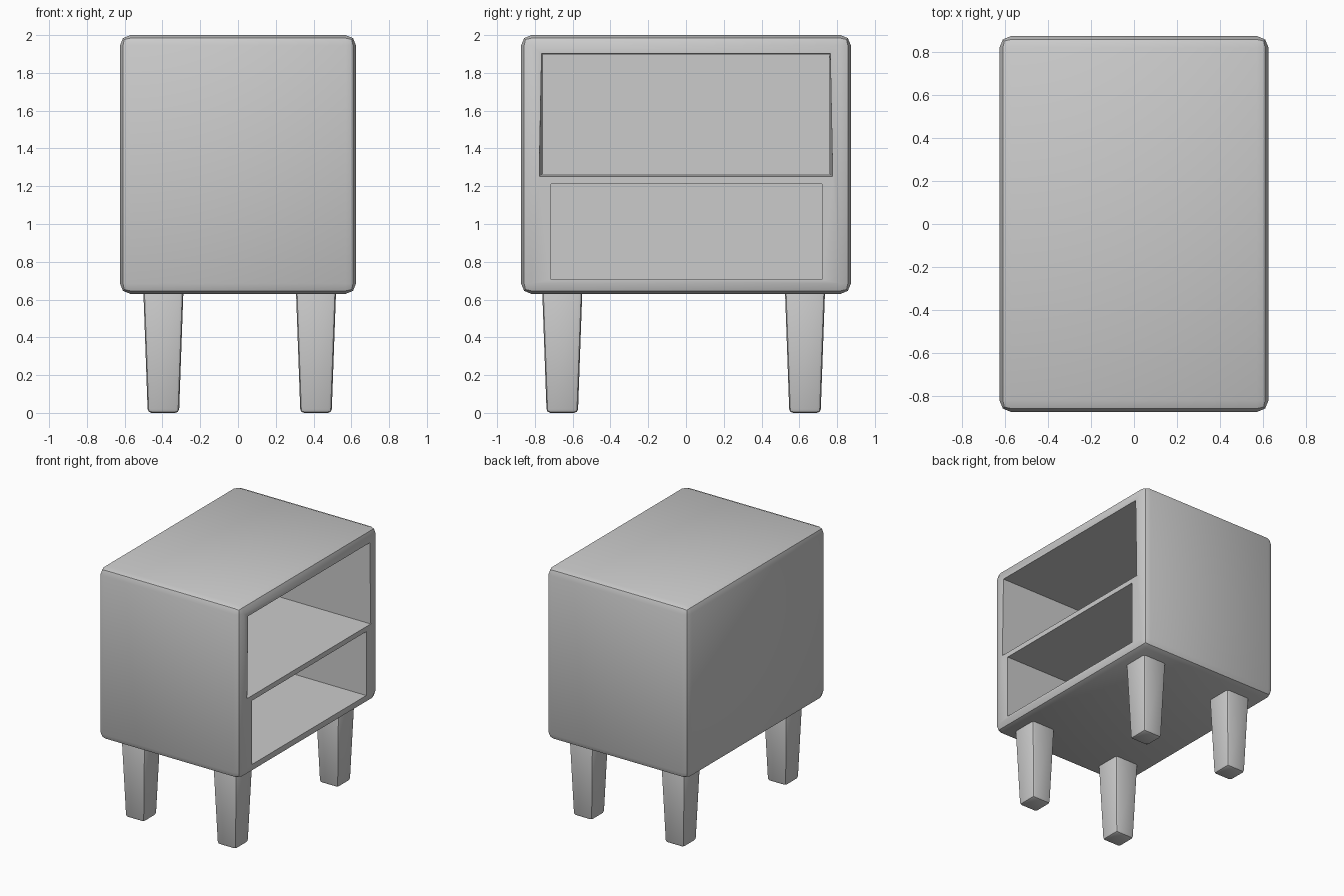
import bpy, bmesh

if "Cube" in bpy.data.objects:
    bpy.data.objects.remove(bpy.data.objects["Cube"])


def loft_box(name, lower, upper, axis="z"):
    """Tapered box between two sections, each given as (level, list of 4 corner pairs)."""
    bm = bmesh.new()
    rings = []
    for level, corners in (lower, upper):
        rings.append([bm.verts.new((a, b, level) if axis == "z" else (level, a, b))
                      for a, b in corners])
    bm.faces.new(rings[0][::-1])
    bm.faces.new(rings[1])
    for i in range(4):
        j = (i + 1) % 4
        bm.faces.new((rings[0][i], rings[0][j], rings[1][j], rings[1][i]))
    bmesh.ops.recalc_face_normals(bm, faces=bm.faces)
    mesh = bpy.data.meshes.new(name)
    bm.to_mesh(mesh)
    bm.free()
    obj = bpy.data.objects.new(name, mesh)
    bpy.context.collection.objects.link(obj)
    return obj


def rect(a0, a1, b0, b1):
    return [(a0, b0), (a1, b0), (a1, b1), (a0, b1)]


def apply_modifiers(obj):
    bpy.ops.object.select_all(action="DESELECT")
    obj.select_set(True)
    bpy.context.view_layer.objects.active = obj
    for mod in list(obj.modifiers):
        bpy.ops.object.modifier_apply(modifier=mod.name)
    bpy.ops.object.shade_smooth_by_angle(angle=0.6)


def add_bevel(obj, width, segments):
    mod = obj.modifiers.new("Bevel", "BEVEL")
    mod.width = width
    mod.segments = segments
    mod.limit_method = "NONE"


# Cabinet body with rounded edges
foot = rect(-0.625, 0.625, -0.873, 0.873)
cabinet = loft_box("cabinet", (0.63, foot), (2.0, foot))
add_bevel(cabinet, 0.055, 2)

# Two compartments open on the right side, the upper one flaring outwards
back, mouth, outside = -0.53, 0.625, 0.70
upper_back = rect(-0.757, 0.757, 1.265, 1.897)
upper_mouth = [(-0.778, 1.252), (0.778, 1.252), (0.765, 1.904), (-0.765, 1.904)]
lower = rect(-0.716, 0.72, 0.705, 1.213)
cutters = [
    loft_box("upper_cutter", (back, upper_back), (outside, upper_mouth), "x"),
    loft_box("lower_cutter", (back, lower), (outside, lower), "x"),
]
for cutter in cutters:
    cutter.hide_render = True
    mod = cabinet.modifiers.new("Compartment", "BOOLEAN")
    mod.operation = "DIFFERENCE"
    mod.solver = "EXACT"
    mod.object = cutter
apply_modifiers(cabinet)
for cutter in cutters:
    bpy.data.objects.remove(cutter)

# Four tapered legs with softened edges
for side, x in (("left", -0.395), ("right", 0.413)):
    for end, y in (("front", -0.655), ("back", 0.63)):
        b, t = 0.083, 0.107
        leg = loft_box(f"{end}_{side}_leg",
                       (0.0, rect(x - b, x + b, y - b, y + b)),
                       (0.67, rect(x - t, x + t, y - t, y + t)))
        add_bevel(leg, 0.02, 2)
        apply_modifiers(leg)
